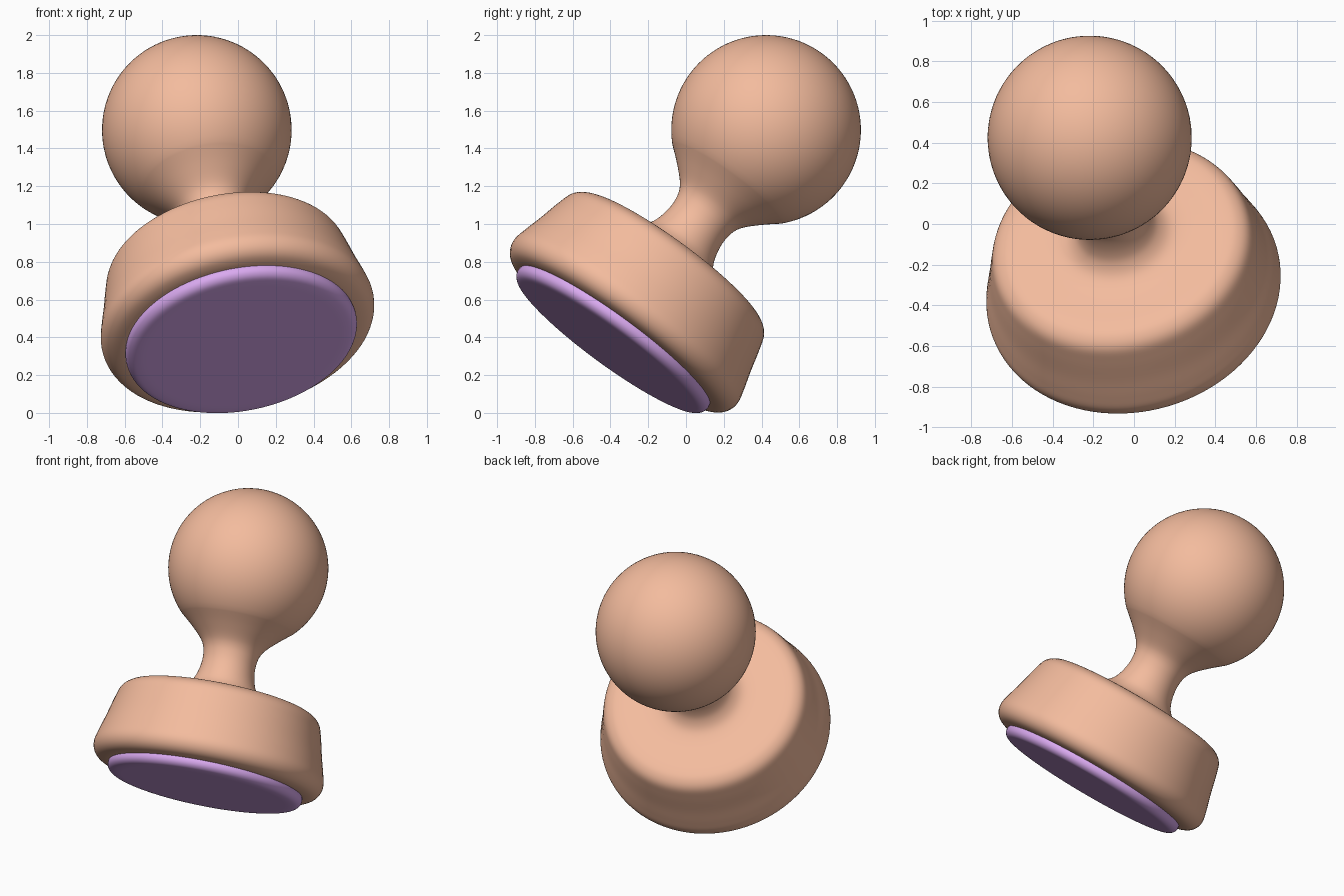
import bpy, bmesh, math
from mathutils import Vector, Matrix

if "Cube" in bpy.data.objects:
    bpy.data.objects.remove(bpy.data.objects["Cube"])

# Tilted frame: origin at the knob centre, local z along the stamp axis
AXIS = Vector((-0.169, 0.582, 0.795)).normalized()
CENTRE = Vector((-0.218, 0.424, 1.498))
FRAME = Matrix.Translation(CENTRE) @ AXIS.to_track_quat('Z', 'Y').to_matrix().to_4x4()


def material(name, colour):
    m = bpy.data.materials.new(name)
    m.diffuse_color = (*colour, 1)
    m.use_nodes = True
    m.node_tree.nodes["Principled BSDF"].inputs["Base Color"].default_value = m.diffuse_color
    return m


def smooth_curve(pts, steps=5):
    """Catmull-Rom samples through (radius, height) points."""
    p = [Vector(q) for q in pts]
    p = [p[0]] + p + [p[-1]]
    out = []
    for a, b, c, d in zip(p, p[1:], p[2:], p[3:]):
        for i in range(steps):
            t = i / steps
            out.append(0.5 * (2*b + (c-a)*t + (2*a-5*b+4*c-d)*t*t + (3*b-a-3*c+d)*t**3))
    return out + [p[-1]]


def lathe(name, profile, mat, sides=96):
    bm = bmesh.new()
    verts = [bm.verts.new((r, 0, z)) for r, z in profile]
    edges = [bm.edges.new(e) for e in zip(verts, verts[1:])]
    bmesh.ops.spin(bm, geom=verts + edges, cent=(0, 0, 0), axis=(0, 0, 1),
                   angle=2 * math.pi, steps=sides)
    bmesh.ops.remove_doubles(bm, verts=bm.verts, dist=1e-4)
    bmesh.ops.recalc_face_normals(bm, faces=bm.faces)
    me = bpy.data.meshes.new(name)
    bm.to_mesh(me)
    bm.free()
    me.materials.append(mat)
    me.shade_smooth()
    ob = bpy.data.objects.new(name, me)
    ob.matrix_world = FRAME
    bpy.context.collection.objects.link(ob)
    return ob


orange = material("orange", (0.9, 0.5, 0.34))
purple = material("purple", (0.7, 0.4, 0.87))

# Handle: round knob, waisted neck and flared base in one turned profile
R = 0.502
knob = [(R * math.sin(a), R * math.cos(a))
        for a in (math.radians(134) * i / 36 for i in range(36))]
lower = smooth_curve([
    (0.361, -0.349), (0.285, -0.415), (0.215, -0.485), (0.183, -0.535),
    (0.17, -0.59), (0.17, -0.65), (0.184, -0.72), (0.21, -0.775),
    (0.26, -0.82), (0.33, -0.84), (0.43, -0.846), (0.53, -0.85),
    (0.59, -0.865), (0.635, -0.905), (0.66, -0.98), (0.69, -1.1),
    (0.718, -1.2), (0.733, -1.27), (0.722, -1.32), (0.69, -1.355),
    (0.64, -1.372), (0.58, -1.375)])
lathe("handle", knob + lower + [(0, -1.375)], orange)

# Pad: thin rounded disc under the base
edge = smooth_curve([(0.615, -1.36), (0.621, -1.39), (0.613, -1.415),
                     (0.59, -1.433), (0.55, -1.44), (0.5, -1.441)])
lathe("stamp_pad", [(0, -1.36)] + edge + [(0, -1.441)], purple)
